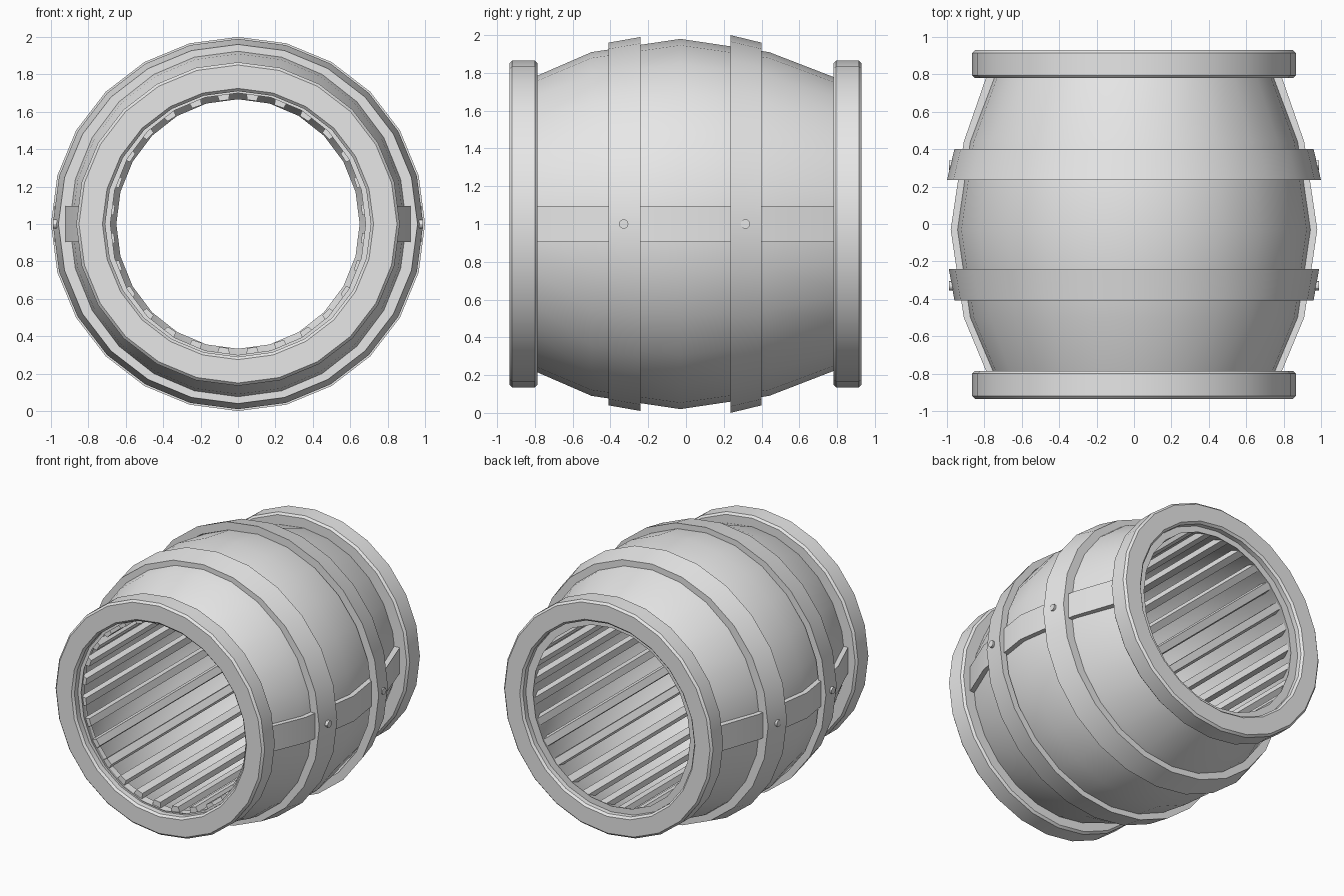
import bpy, bmesh, math
from mathutils import Matrix

cube = bpy.data.objects.get("Cube")
if cube:
    bpy.data.objects.remove(cube, do_unlink=True)

metal = bpy.data.materials.new("plain grey")
metal.use_nodes = True
GREY = (0.8, 0.8, 0.8, 1)
metal.diffuse_color = GREY
metal.node_tree.nodes["Principled BSDF"].inputs["Base Color"].default_value = GREY

SIDES = 24
AXIS_Z = 1.0


def finish(name, bm, smooth=True):
    bmesh.ops.recalc_face_normals(bm, faces=bm.faces)
    mesh = bpy.data.meshes.new(name)
    bm.to_mesh(mesh)
    bm.free()
    mesh.materials.append(metal)
    obj = bpy.data.objects.new(name, mesh)
    obj.location.z = AXIS_Z
    bpy.context.collection.objects.link(obj)
    if smooth:
        bpy.ops.object.select_all(action='DESELECT')
        obj.select_set(True)
        bpy.context.view_layer.objects.active = obj
        bpy.ops.object.shade_smooth_by_angle(angle=math.radians(30))
    return obj


def lathe(name, profile, x_scale=1.0):
    """Turn a closed (y, radius) profile around the y axis."""
    bm = bmesh.new()
    rings = []
    for k in range(SIDES):
        a = math.tau * k / SIDES
        rings.append([bm.verts.new((r * math.sin(a) * x_scale, y, r * math.cos(a)))
                      for y, r in profile])
    m = len(profile)
    for k in range(SIDES):
        p, q = rings[k], rings[(k + 1) % SIDES]
        for i in range(m):
            j = (i + 1) % m
            bm.faces.new((p[i], p[j], q[j], q[i]))
    return finish(name, bm)


# Barrel-shaped shell, open at both ends
outer = [(-0.88, 0.745), (-0.5, 0.91), (-0.03, 0.98), (0.44, 0.91), (0.88, 0.74)]
inner = [(0.88, 0.667), (0.44, 0.87), (-0.03, 0.93), (-0.5, 0.87), (-0.88, 0.70)]
lathe("barrel_shell", outer + inner, 0.975)

# Chamfered end rings
for name, y0, y1 in (("front_end_ring", -0.935, -0.785), ("back_end_ring", 0.78, 0.93)):
    c = 0.015
    lathe(name, [(y0, 0.85), (y0 + c, 0.865), (y1 - c, 0.865), (y1, 0.85),
                 (y1, 0.725), (y1 - c, 0.71), (y0 + c, 0.71), (y0, 0.725)])

# Tapered hoops around the shell
lathe("front_hoop", [(-0.41, 0.96), (-0.24, 0.99), (-0.24, 0.94), (-0.41, 0.9)])
lathe("back_hoop", [(0.235, 1.0), (0.4, 0.96), (0.4, 0.89), (0.235, 0.94)])

# Inner slats, standing clear of the shell wall
SLATS = 28
bm = bmesh.new()
for k in range(SLATS):
    turn = Matrix.Rotation(math.tau * (k + 0.5) / SLATS, 3, 'Y')
    section = [(-0.026, 0.665), (0.026, 0.665), (0.035, 0.705), (-0.035, 0.705)]
    ends = []
    for y in (-0.85, 0.87):
        ring = []
        for x, z in section:
            v = bm.verts.new((x, y, z))
            v.co = turn @ v.co
            ring.append(v)
        ends.append(ring)
        bm.faces.new(ring)
    for i in range(4):
        j = (i + 1) % 4
        bm.faces.new((ends[0][i], ends[0][j], ends[1][j], ends[1][i]))
finish("inner_slats", bm, smooth=False)

# Side straps that follow the shell, with a pin on each hoop
HALF = 0.095
for side, label in ((1, "left"), (-1, "right")):
    bm = bmesh.new()
    rows = []
    for y, r in [(-0.8, 0.785)] + outer[1:4] + [(0.8, 0.785)]:
        rows.append([bm.verts.new((side * x, y, z)) for x, z in
                     ((r, -HALF), (r, HALF), (r - 0.06, HALF), (r - 0.06, -HALF))])
    for p, q in zip(rows, rows[1:]):
        for i in range(4):
            j = (i + 1) % 4
            bm.faces.new((p[i], p[j], q[j], q[i]))
    bm.faces.new(rows[0])
    bm.faces.new(rows[-1])
    finish(label + "_strap", bm)

    for place, y in (("front", -0.33), ("back", 0.315)):
        bm = bmesh.new()
        where = Matrix.Translation((side * 0.965, y, 0)) @ Matrix.Rotation(math.pi / 2, 4, 'Y')
        bmesh.ops.create_cone(bm, cap_ends=True, segments=12, radius1=0.025,
                              radius2=0.025, depth=0.05, matrix=where)
        finish(label + "_" + place + "_pin", bm)
